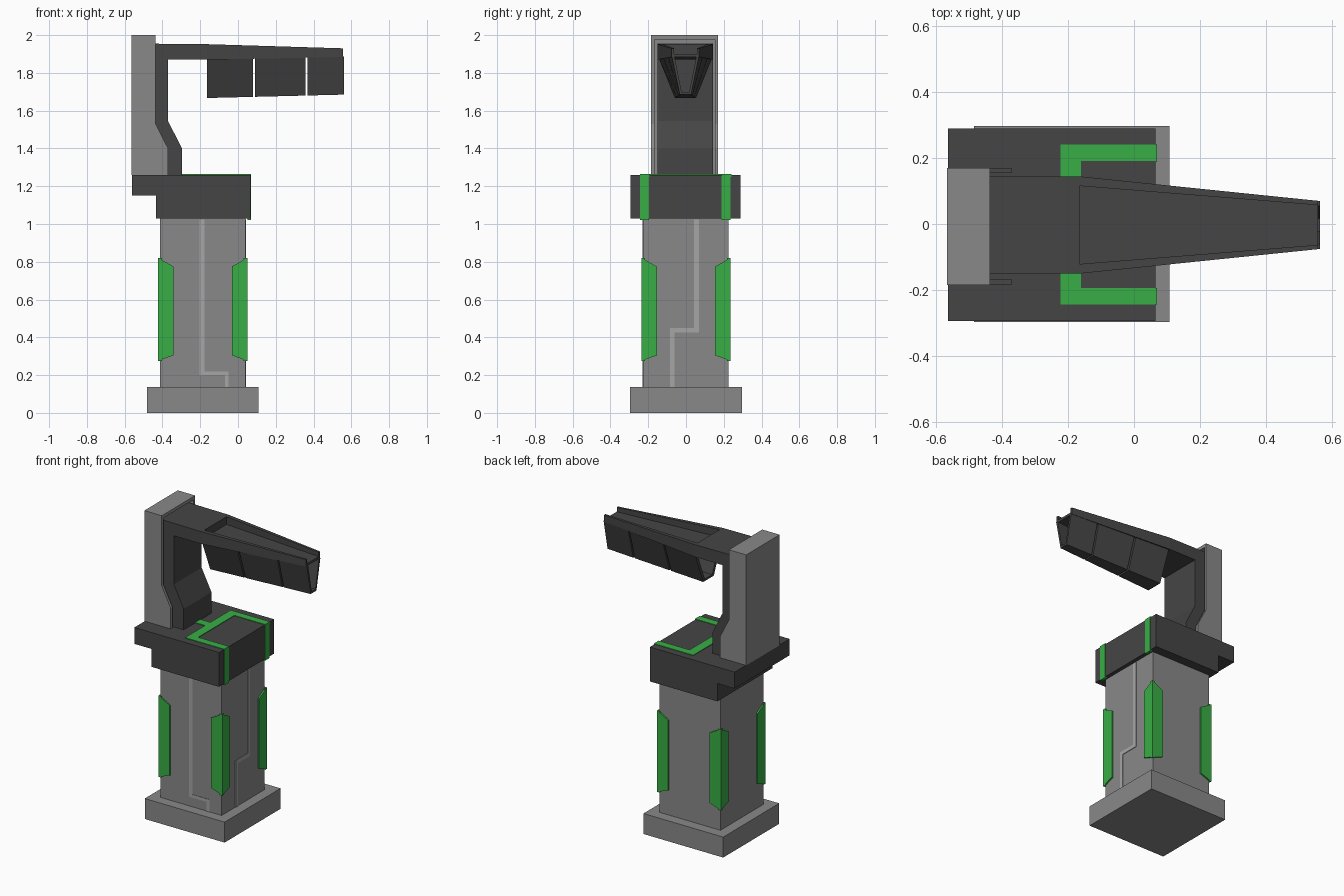
import bpy, bmesh

if "Cube" in bpy.data.objects:
    bpy.data.objects.remove(bpy.data.objects["Cube"])


def material(name, rgb):
    m = bpy.data.materials.new(name)
    m.diffuse_color = (*rgb, 1)
    m.use_nodes = True
    m.node_tree.nodes["Principled BSDF"].inputs["Base Color"].default_value = m.diffuse_color
    return m


GREY = material("mid_grey", (0.25, 0.25, 0.25))
DARK = material("dark_grey", (0.06, 0.06, 0.06))
LIGHT = material("light_grey", (0.38, 0.38, 0.38))
GREEN = material("green", (0.04, 0.42, 0.06))


def loft(name, sec_a, sec_b, mat):
    """Solid between two matching closed loops of 3D points."""
    bm = bmesh.new()
    a = [bm.verts.new(p) for p in sec_a]
    b = [bm.verts.new(p) for p in sec_b]
    n = len(a)
    bm.faces.new(a)
    bm.faces.new(b[::-1])
    for i in range(n):
        j = (i + 1) % n
        bm.faces.new((a[j], a[i], b[i], b[j]))
    bmesh.ops.recalc_face_normals(bm, faces=bm.faces)
    me = bpy.data.meshes.new(name)
    bm.to_mesh(me)
    bm.free()
    me.materials.append(mat)
    ob = bpy.data.objects.new(name, me)
    bpy.context.collection.objects.link(ob)
    return ob


def prism_y(name, pts, y0, y1, mat):
    return loft(name, [(x, y0, z) for x, z in pts], [(x, y1, z) for x, z in pts], mat)


def prism_x(name, pts, x0, x1, mat):
    return loft(name, [(x0, y, z) for y, z in pts], [(x1, y, z) for y, z in pts], mat)


def prism_z(name, pts, z0, z1, mat):
    return loft(name, [(x, y, z0) for x, y in pts], [(x, y, z1) for x, y in pts], mat)


def box(name, x0, x1, y0, y1, z0, z1, mat):
    return prism_z(name, [(x0, y0), (x1, y0), (x1, y1), (x0, y1)], z0, z1, mat)


# Pedestal
CX = -0.187
box("base", -0.483, 0.108, -0.296, 0.296, 0, 0.137, GREY)
box("column", CX - 0.226, CX + 0.226, -0.228, 0.226, 0.137, 1.03, GREY)

# Green wrapped strips on the column corners, tapered away from the edge
T = 0.01
H = 0.226
for sx in (-1, 1):
    for sy in (-1, 1):
        side = ("left" if sx < 0 else "right") + ("_front" if sy < 0 else "_back")
        ox, oy = CX + sx * (H + T), sy * (H + T)
        w = 0.082
        prof = lambda o, s: [(o, 0.275), (o, 0.82), (o - s * w, 0.775), (o - s * w, 0.305)]
        prism_y("corner_strip_y_" + side, prof(ox, sx), sy * (H - 0.01), oy, GREEN)
        prism_x("corner_strip_x_" + side, prof(oy, sy), CX + sx * (H - 0.01), ox, GREEN)

# Light stepped inlay lines on the front and right faces
front_line = [(-0.203, 1.025), (-0.203, 0.2), (-0.07, 0.2), (-0.07, 0.137),
              (-0.05, 0.137), (-0.05, 0.22), (-0.177, 0.22), (-0.177, 1.025)]
prism_y("front_inlay", front_line, -0.231, -0.22, LIGHT)
side_line = [(0.068, 1.025), (0.068, 0.425), (-0.06, 0.425), (-0.06, 0.137),
             (-0.085, 0.137), (-0.085, 0.45), (0.043, 0.45), (0.043, 1.025)]
prism_x("side_inlay", side_line, 0.03, 0.043, LIGHT)

# Cap block with rear ledge
prism_y("cap", [(-0.435, 1.03), (0.065, 1.03), (0.065, 1.26), (-0.562, 1.26),
                (-0.562, 1.15), (-0.435, 1.15)], -0.293, 0.289, DARK)

# Green band on the cap: U with a stub on top, running down the right face
band = [(0.069, -0.243), (0.069, -0.193), (-0.16, -0.193), (-0.16, 0.19), (0.069, 0.19),
        (0.069, 0.24), (-0.222, 0.24), (-0.222, 0.025), (-0.31, 0.025), (-0.31, -0.03),
        (-0.222, -0.03), (-0.222, -0.243)]
prism_z("cap_band_top", band, 1.25, 1.264, GREEN)
for y0, y1, s in ((-0.243, -0.196, "front"), (0.187, 0.236, "back")):
    box("cap_band_drop_" + s, 0.05, 0.069, y0, y1, 1.022, 1.26, GREEN)

# Rear post: hollow housing open towards the arm
YA, YB = -0.184, 0.17
side_prof = [(-0.565, 1.26), (-0.37, 1.26), (-0.37, 1.4), (-0.436, 1.53),
             (-0.436, 2.0), (-0.565, 2.0)]
prism_y("post_side_front", side_prof, YA, YA + 0.018, GREY)
prism_y("post_side_back", side_prof, YB - 0.016, YB, GREY)
box("post_back", -0.565, -0.5, YA + 0.018, YB - 0.016, 1.26, 2.0, GREY)
box("post_top", -0.5, -0.436, YA + 0.018, YB - 0.016, 1.978, 2.0, GREY)

# Bent neck carrying the arm
YC = -0.003
neck = [(-0.5, 1.26), (-0.297, 1.26), (-0.297, 1.4), (-0.37, 1.545), (-0.37, 1.87),
        (-0.165, 1.87), (-0.165, 1.952), (-0.5, 1.955)]
prism_y("neck", neck, YC - 0.147, YC + 0.147, DARK)


# Tapered arm tray with raised side rails
def tray(x, w, wi, bot, floor, top):
    half = [(wi, floor), (wi, top), (w, top), (w, bot)]
    return [(x, YC + y, z) for y, z in half] + [(x, YC - y, z) for y, z in half[::-1]]


loft("arm_tray", tray(-0.165, 0.147, 0.118, 1.87, 1.9, 1.952),
     tray(0.557, 0.073, 0.06, 1.884, 1.9, 1.93), DARK)

# V-shaped channel under the arm, split in three by narrow gaps
REAR = [(0.14, 1.875), (0.056, 1.667), (0.04, 1.68), (0.118, 1.875)]
FRONT = [(0.072, 1.888), (0.03, 1.685), (0.02, 1.698), (0.058, 1.888)]


def channel(x):
    t = (x + 0.165) / 0.725
    half = [(a[0] + (b[0] - a[0]) * t, a[1] + (b[1] - a[1]) * t) for a, b in zip(REAR, FRONT)]
    o_top, o_bot, i_bot, i_top = half
    loop = [o_top, o_bot, (-o_bot[0], o_bot[1]), (-o_top[0], o_top[1]),
            (-i_top[0], i_top[1]), (-i_bot[0], i_bot[1]), i_bot, i_top]
    return [(x, YC + y, z) for y, z in loop]


for i, (x0, x1) in enumerate(((-0.165, 0.08), (0.091, 0.357), (0.367, 0.562))):
    loft(f"channel_segment_{i + 1}", channel(x0), channel(x1), DARK)
